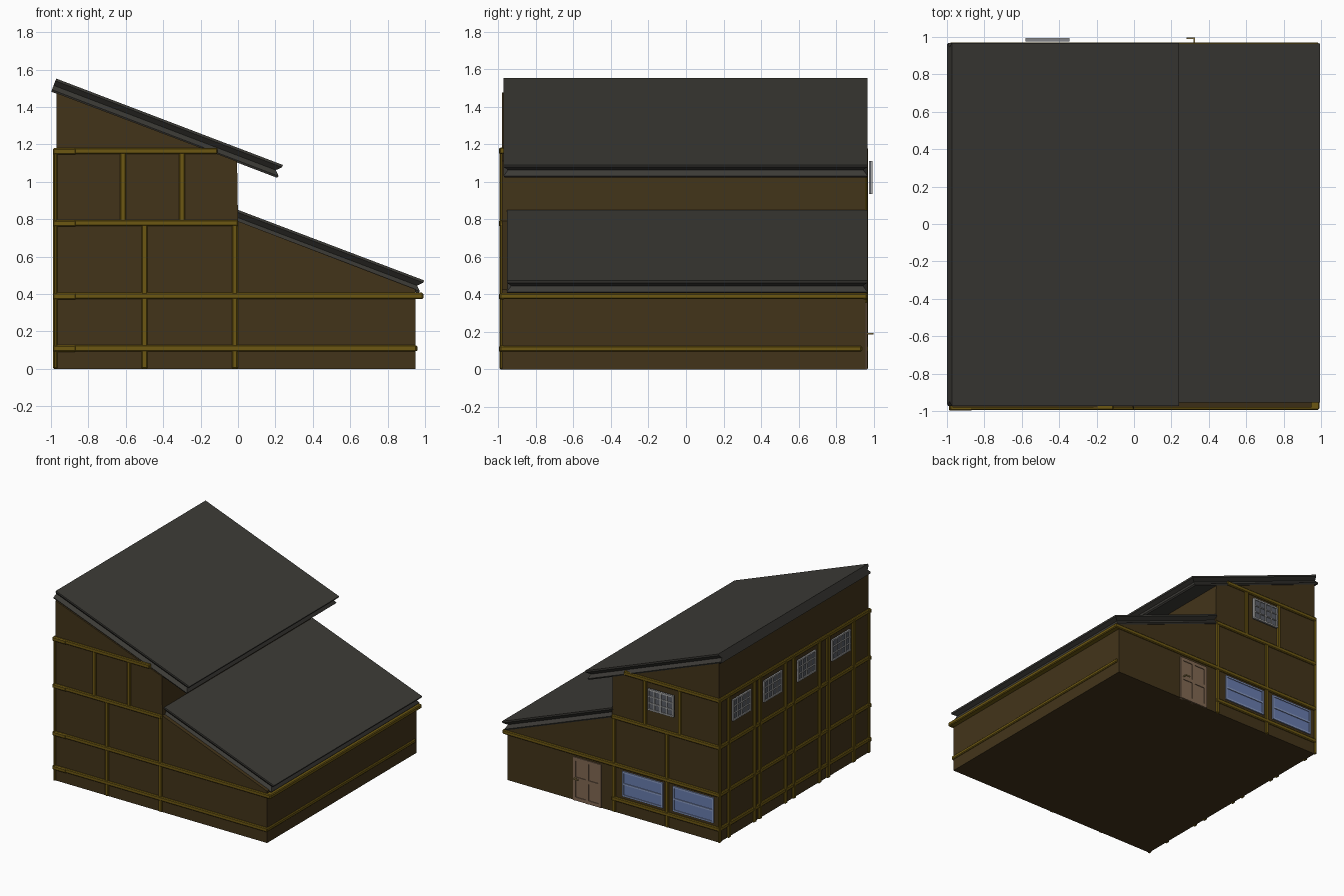
import bpy, bmesh, math
from mathutils import Vector

if "Cube" in bpy.data.objects:
    bpy.data.objects.remove(bpy.data.objects["Cube"])


def mat(name, c):
    m = bpy.data.materials.new(name)
    m.diffuse_color = (*c, 1)
    m.use_nodes = True
    m.node_tree.nodes["Principled BSDF"].inputs["Base Color"].default_value = m.diffuse_color
    return m


WALL = mat("wall_brown", (0.055, 0.034, 0.010))
BEAM = mat("beam_ochre", (0.15, 0.095, 0.006))
ROOF = mat("roof_slate", (0.045, 0.043, 0.037))
GLASS = mat("glass_blue", (0.14, 0.20, 0.42))
SASH = mat("sash_blue", (0.24, 0.31, 0.52))
FRAME = mat("frame_grey", (0.42, 0.42, 0.42))
PANE = mat("pane_grey", (0.10, 0.11, 0.13))
DOOR = mat("door_wood", (0.22, 0.14, 0.085))
BRASS = mat("handle_brass", (0.35, 0.25, 0.08))


def finish(name, bm, m):
    bmesh.ops.recalc_face_normals(bm, faces=bm.faces)
    me = bpy.data.meshes.new(name)
    bm.to_mesh(me)
    bm.free()
    me.materials.append(m)
    ob = bpy.data.objects.new(name, me)
    bpy.context.collection.objects.link(ob)
    return ob


def box(name, x, y, z, m, bevel=0.0):
    """Box from (min, max) ranges, with optional chamfered edges."""
    bm = bmesh.new()
    bmesh.ops.create_cube(bm, size=1)
    for v in bm.verts:
        v.co = [r[0] + (c + 0.5) * (r[1] - r[0]) for c, r in zip(v.co, (x, y, z))]
    if bevel:
        bmesh.ops.bevel(bm, geom=bm.edges[:], offset=bevel, segments=1, affect='EDGES')
    return finish(name, bm, m)


def around(c, w):
    return (c - w / 2, c + w / 2)


# House body: stepped profile pulled along y
F, B, L, R = -0.98, 0.957, -0.97, 0.95
bm = bmesh.new()
profile = [(L, 0), (R, 0), (R, 0.425), (0, 0.79), (-0.005, 1.11), (L, 1.475)]
face = bm.faces.new([bm.verts.new((x, F, z)) for x, z in profile])
ext = bmesh.ops.extrude_face_region(bm, geom=[face])
bmesh.ops.translate(bm, vec=(0, B - F, 0),
                    verts=[g for g in ext['geom'] if isinstance(g, bmesh.types.BMVert)])
finish("house_walls", bm, WALL)


# Roof slabs with a V groove along the front, back and lower edges
def roof(name, a, b, y0, y1, t=0.075):
    p, q = Vector((a[0], 0, a[1])), Vector((b[0], 0, b[1]))
    d = (q - p).normalized()
    n = Vector((d.z, 0, -d.x))
    length = (q - p).length
    bm = bmesh.new()
    rings = []
    for depth, inset in [(0, 0), (0.17, 0), (0.52, 0.025), (0.85, 0), (1, 0.006)]:
        corners = [(0, y0 + inset), (length - inset, y0 + inset),
                   (length - inset, y1 - inset), (0, y1 - inset)]
        rings.append([bm.verts.new(p + d * u + n * (depth * t) + Vector((0, y, 0)))
                      for u, y in corners])
    for r, s in zip(rings, rings[1:]):
        for i in range(4):
            j = (i + 1) % 4
            bm.faces.new((r[i], r[j], s[j], s[i]))
    bm.faces.new(rings[0])
    bm.faces.new(rings[-1])
    finish(name, bm, ROOF)


roof("upper_roof", (-0.972, 1.552), (0.24, 1.09), -0.972, 0.968)
roof("lower_roof", (0.0, 0.85), (0.995, 0.473), -0.955, 0.966)

# Timber framing, same layout on front and back
W, CH = 0.034, 0.006
LEVELS = (0.11, 0.39, 0.78, 1.165)
for side, y in (("front", (-0.994, -0.965)), ("back", (0.94, 0.97))):
    ends = (0.955 if side == "front" else 0.0, 0.99, 0.0, -0.11)
    for z, e in zip(LEVELS, ends):
        box(f"{side}_rail", (-0.985, e), y, around(z, W), BEAM, CH)
    for x, z0, z1 in [(-0.5, 0, 0.78), (-0.017, 0, 0.78),
                      (-0.615, 0.78, 1.165), (-0.3, 0.78, 1.165)]:
        box(f"{side}_post", around(x, 0.032), (y[0] + 0.003, y[1] - 0.003), (z0, z1), BEAM, CH)
    box(f"{side}_corner_post", (-0.985, -0.965), y, (0, 1.165), BEAM, CH)

# Left wall rails with end blocks, and paired posts beside each window
for z in LEVELS:
    box("left_rail", (-0.985, -0.955), (-0.99, 0.968), around(z, W), BEAM, CH)
    box("rail_end_block", (-0.99, -0.865), (-0.997, -0.965), around(z - 0.002, W), BEAM, CH)
WIN_Y = (0.672, 0.27, -0.17, -0.615)
for c in WIN_Y:
    for s in (-1, 1):
        box("left_post", (-0.988, -0.955), around(c + s * 0.165, 0.036), (0, 1.165), BEAM, CH)

# Right wall rails
box("right_eave_rail", (0.94, 0.992), (-0.992, 0.966), around(0.39, 0.032), BEAM, CH)
box("right_low_rail", (0.935, 0.96), (-0.992, 0.937), around(0.11, 0.03), BEAM, CH)


# Lattice windows: built facing +y, turned for the left wall
def lattice(name, loc, turn):
    w, h, b = 0.235, 0.175, 0.012
    parts = [box(name + "_pane", around(0, w), around(-0.002, 0.006), around(0, h), PANE)]
    for i in range(5):
        parts.append(box(name + "_bar", around((i / 4 - 0.5) * (w - b), b if i in (0, 2, 4) else 0.007),
                         around(0, 0.018), around(0, h), FRAME))
    for i in range(4):
        parts.append(box(name + "_cross_bar", around(0, w), around(0, 0.0176),
                         around((i / 3 - 0.5) * (h - b), b if i in (0, 3) else 0.007), FRAME))
    for o in parts:
        o.location = loc
        o.rotation_euler.z = turn


lattice("back_window", (-0.4625, 0.985, 1.022), 0)
for c in WIN_Y:
    lattice("left_window", (-0.974, c, 1.022), math.pi / 2)

# Large blue sash windows on the back
for c in (-0.28, -0.74):
    box("sash_glass", around(c, 0.37), (0.95, 0.961), (0.15, 0.355), GLASS)
    for z in (0.156, 0.252, 0.349):
        box("sash_rail", around(c, 0.37), (0.95, 0.967), around(z, 0.014), SASH)
    for s in (-1, 1):
        box("sash_stile", around(c + s * 0.179, 0.014), (0.95, 0.967), (0.15, 0.355), SASH)

# Panelled door and lever handle
box("door_leaf", (0.095, 0.35), (0.94, 0.959), (0, 0.355), DOOR)
for x in (0.107, 0.2225, 0.338):
    box("door_stile", around(x, 0.024), (0.94, 0.965), (0, 0.355), DOOR)
for z in (0.015, 0.18, 0.341):
    box("door_rail", (0.095, 0.35), (0.94, 0.9645), around(z, 0.028), DOOR)
box("handle_stem", around(0.322, 0.01), (0.96, 0.997), around(0.19, 0.01), BRASS, 0.002)
box("handle_lever", (0.282, 0.327), (0.988, 0.998), around(0.19, 0.01), BRASS, 0.002)
